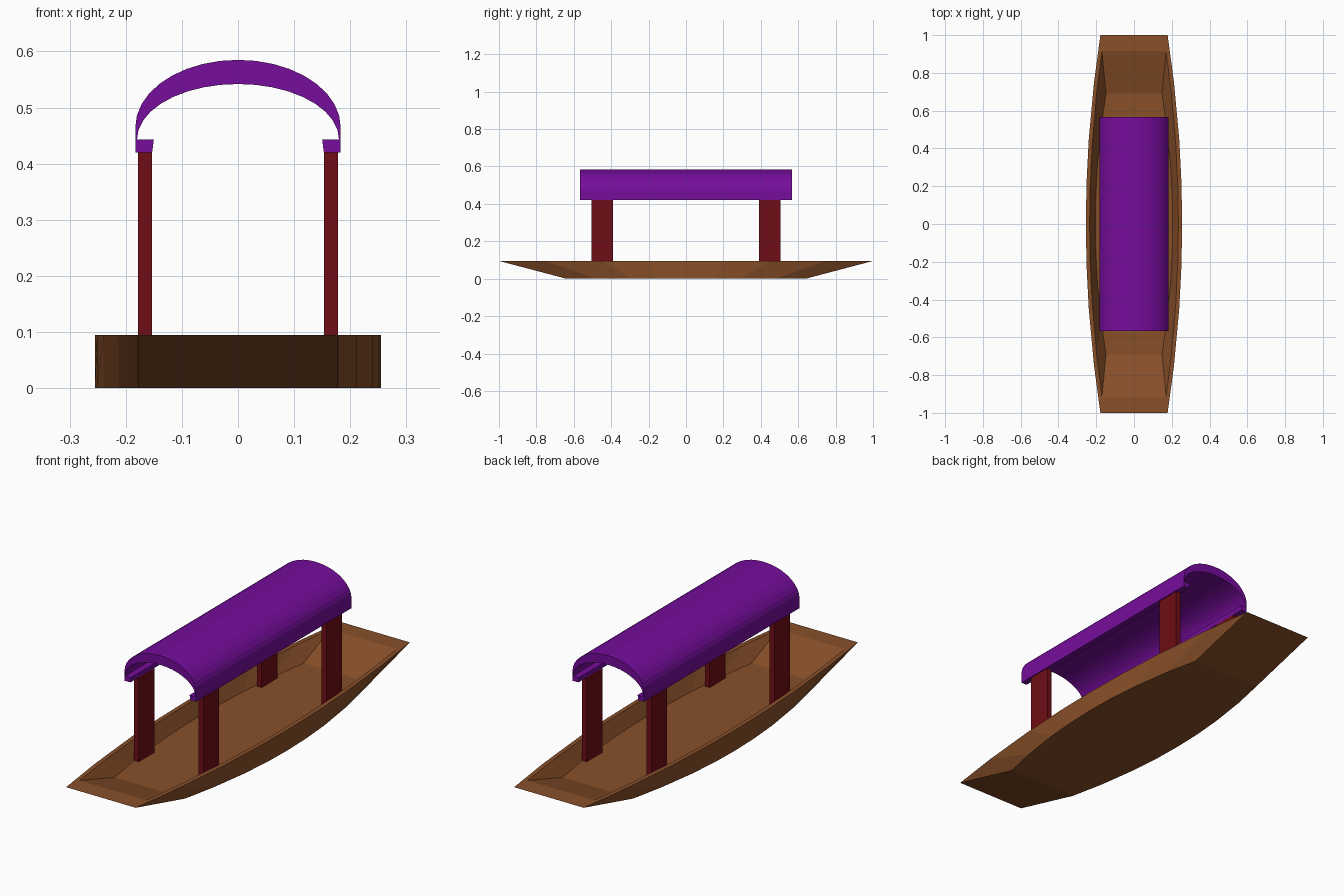
import bpy, bmesh, math

if "Cube" in bpy.data.objects:
    bpy.data.objects.remove(bpy.data.objects["Cube"])


def material(name, rgb):
    m = bpy.data.materials.new(name)
    m.diffuse_color = (*rgb, 1)
    m.use_nodes = True
    m.node_tree.nodes["Principled BSDF"].inputs["Base Color"].default_value = m.diffuse_color
    return m


def finish(name, bm, mat):
    bmesh.ops.recalc_face_normals(bm, faces=bm.faces)
    me = bpy.data.meshes.new(name)
    bm.to_mesh(me)
    bm.free()
    me.materials.append(mat)
    ob = bpy.data.objects.new(name, me)
    bpy.context.collection.objects.link(ob)
    return ob


wood = material("wood", (0.25, 0.08, 0.022))
red = material("dark_red", (0.16, 0.004, 0.008))
purple = material("purple", (0.18, 0.004, 0.33))

# Hull: stacked outline rings, from the keel up the outside and down inside
stations = [-1, -0.75, -0.45, -0.22, 0, 0.22, 0.45, 0.75, 1]


def outline(bm, mid, end, length, z):
    side = [(mid - (mid - end) * t * t, length * t) for t in stations]
    pts = side + [(-x, y) for x, y in reversed(side)]
    return [bm.verts.new((x, y, z)) for x, y in pts]


bm = bmesh.new()
rings = [outline(bm, 0.255, 0.178, 0.64, 0),
         outline(bm, 0.255, 0.178, 1.0, 0.095),
         outline(bm, 0.235, 0.17, 0.915, 0.095),
         outline(bm, 0.205, 0.148, 0.69, 0.03)]
for a, b in zip(rings, rings[1:]):
    for i in range(len(a)):
        j = (i + 1) % len(a)
        bm.faces.new((a[i], a[j], b[j], b[i]))
bm.faces.new(rings[0])
bm.faces.new(rings[-1])
finish("hull", bm, wood)

# Four flat posts
for sx, side in ((-1, "left"), (1, "right")):
    for sy, end in ((-1, "front"), (1, "back")):
        bm = bmesh.new()
        bmesh.ops.create_cube(bm, size=1)
        for v in bm.verts:
            v.co = (sx * 0.1655 + v.co.x * 0.025,
                    sy * 0.449 + v.co.y * 0.115,
                    0.025 if v.co.z < 0 else 0.425)
        finish(f"{end}_{side}_post", bm, red)

# Arched canopy with an inward lip along each lower edge
n = 18
arc = [math.pi * i / n for i in range(n + 1)]
outer = [(0.183 * math.cos(a), 0.465 + 0.12 * math.sin(a)) for a in arc]
inner = [(0.18 * math.cos(a), 0.443 + 0.099 * math.sin(a)) for a in reversed(arc)]
profile = ([(0.183, 0.42)] + outer
           + [(-0.183, 0.42), (-0.153, 0.42), (-0.15, 0.443)]
           + inner + [(0.15, 0.443), (0.153, 0.42)])
bm = bmesh.new()
cap = bm.faces.new([bm.verts.new((x, -0.567, z)) for x, z in profile])
ext = bmesh.ops.extrude_face_region(bm, geom=[cap], use_keep_orig=True)
for v in ext["geom"]:
    if isinstance(v, bmesh.types.BMVert):
        v.co.y = 0.567
finish("canopy", bm, purple)
